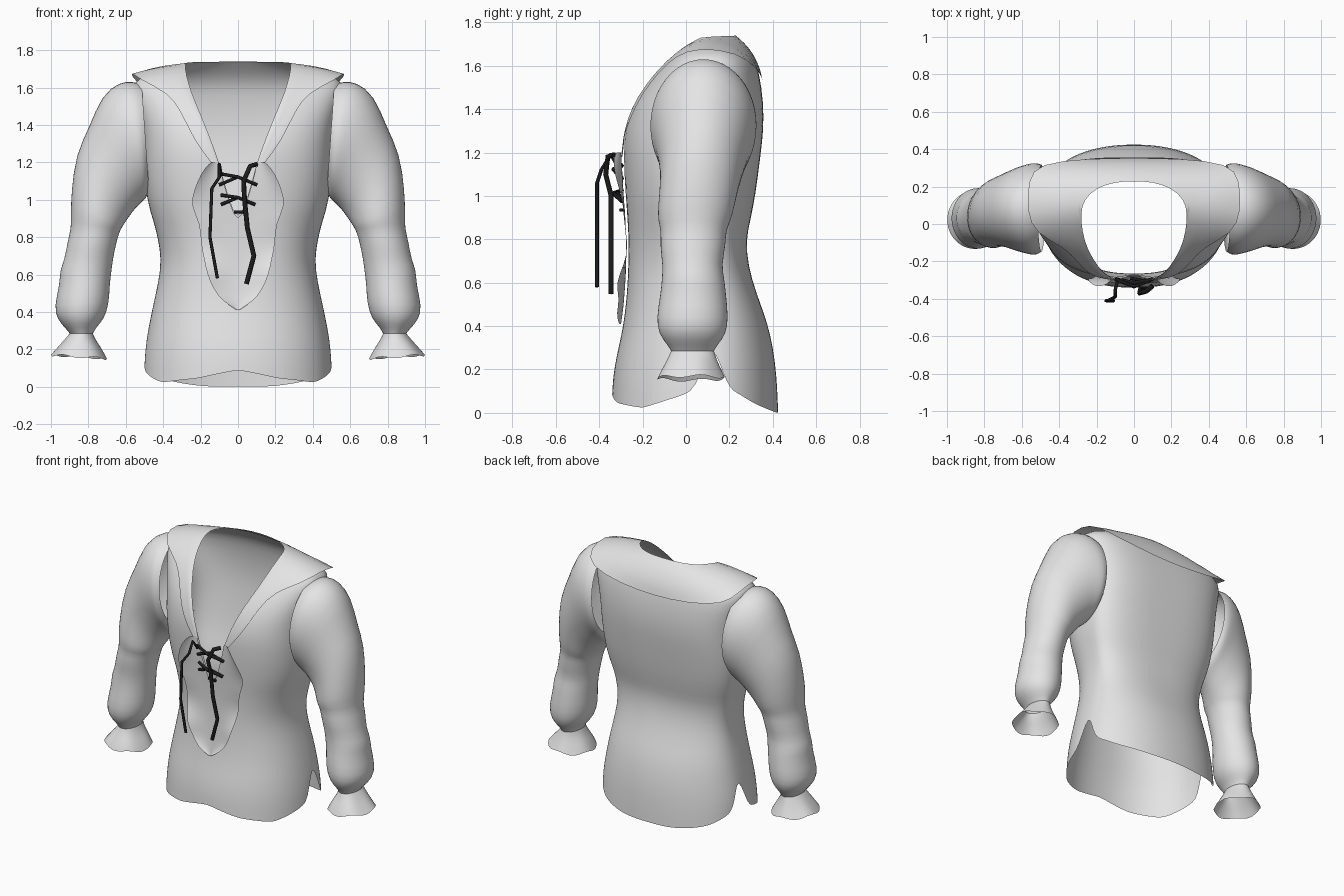
import bpy, bmesh, math
from mathutils import Vector
from mathutils.bvhtree import BVHTree

if "Cube" in bpy.data.objects:
    bpy.data.objects.remove(bpy.data.objects["Cube"])


def material(name, rgb):
    m = bpy.data.materials.new(name)
    m.diffuse_color = (*rgb, 1)
    m.use_nodes = True
    m.node_tree.nodes["Principled BSDF"].inputs["Base Color"].default_value = m.diffuse_color
    return m


CLOTH = material("off_white_cloth", (0.78, 0.78, 0.78))
CORD = material("black_cord", (0.012, 0.012, 0.012))


def interp(x, pts):
    """Linear lookup; pts are tuples whose first item is the key."""
    if x <= pts[0][0]:
        return pts[0][1:]
    for a, b in zip(pts, pts[1:]):
        if x <= b[0]:
            t = (x - a[0]) / (b[0] - a[0])
            return [p + (q - p) * t for p, q in zip(a[1:], b[1:])]
    return pts[-1][1:]


def loft(name, rows, closed=False, center=None, subdiv=1):
    """Skin rows of points, face outwards, mirror across x = 0, smooth."""
    n = len(rows[0])
    verts = [tuple(p) for r in rows for p in r]
    faces = []
    for i in range(len(rows) - 1):
        for j in range(n if closed else n - 1):
            k = (j + 1) % n
            faces.append((i * n + j, i * n + k, (i + 1) * n + k, (i + 1) * n + j))
    me = bpy.data.meshes.new(name)
    me.from_pydata(verts, [], faces)
    bm = bmesh.new()
    bm.from_mesh(me)
    bmesh.ops.remove_doubles(bm, verts=bm.verts, dist=0.0005)
    bm.normal_update()
    c = Vector(center)
    if sum(f.normal.dot(f.calc_center_median() - c) * f.calc_area() for f in bm.faces) < 0:
        bmesh.ops.reverse_faces(bm, faces=bm.faces)
    for f in bm.faces:
        f.smooth = True
    bm.to_mesh(me)
    bm.free()
    ob = bpy.data.objects.new(name, me)
    bpy.context.collection.objects.link(ob)
    me.materials.append(CLOTH)
    mir = ob.modifiers.new("mirror", "MIRROR")
    mir.merge_threshold = 0.002
    if subdiv:
        ob.modifiers.new("smooth", "SUBSURF").levels = subdiv
        ob.modifiers["smooth"].render_levels = subdiv
    return ob


# --- Body: half rings (z, half width, front y, back y, neck opening half width)
BODY = [(0, .51, -.345, .425, 0), (.2, .5, -.335, .418, 0), (.4, .462, -.288, .382, 0),
        (.55, .428, -.272, .325, 0), (.68, .408, -.265, .285, 0), (.8, .43, -.265, .277, 0),
        (.88, .45, -.268, .295, 0), (1.0, .49, -.278, .32, .05), (1.2, .505, -.291, .345, .1),
        (1.3, .505, -.284, .357, .138), (1.43, .52, -.248, .358, .188), (1.57, .56, -.145, .337, .25),
        (1.63, .56, -.085, .315, .268), (1.68, .48, -.04, .28, .28), (1.73, .29, -.01, .23, .284)]
HEM = [(-.34, .05), (-.2, .022), (.04, .1), (.085, .27), (.14, .29), (.19, .12), (.32, .04), (.41, .002)]
ROUND = [(.3, .88, .92), (.7, .85, .8), (1.1, .75, .66), (1.55, .75, .62), (1.73, .8, .87)]  # z, front, back
YC, COLS = .1, 32


def body_point(z, u):
    hw, yf, yb, v = interp(z, BODY)
    pf, pb = interp(z, ROUND)
    a0 = -math.acos(min(1, (v / hw) ** (1 / pf)))
    a = a0 + (math.pi / 2 - a0) * u
    p = pf if a < 0 else pb
    x = hw * max(0, math.cos(a)) ** p
    s = abs(math.sin(a)) ** p
    y = YC - (YC - yf) * s if a < 0 else YC + (yb - YC) * s
    return Vector((0 if x < .004 else x, y, z))


def hem(u):
    q = body_point(.1, u)
    h = interp(q.y, HEM)[0]
    return h + (.04 * max(0, 1 - q.x / .22) if q.y < 0 else 0)


us = [j / COLS for j in range(COLS + 1)]
rows = []
for t in (0, .3, .65):                       # skirt with side slits
    rows.append([body_point(hem(u) * (1 - t) + .36 * t, u) for u in us])
for z in [.36, .45] + [r[0] for r in BODY[3:]]:
    rows.append([body_point(z, u) for u in us])
body = loft("shirt_body", rows, center=(0, .05, .9))
bvh = BVHTree.FromPolygons([v.co for v in body.data.vertices],
                           [p.vertices[:] for p in body.data.polygons])

# --- Sleeves: rings (inner x, inner z, outer x, outer z, front y, back y)
SLEEVE = [(.475, 1.05, .515, 1.62, -.15, .32), (.485, 1.02, .56, 1.635, -.17, .33),
          (.495, 1.0, .63, 1.635, -.165, .325), (.52, .98, .73, 1.565, -.145, .303),
          (.55, .95, .795, 1.39, -.125, .275), (.58, .91, .868, 1.25, -.118, .25),
          (.605, .875, .893, 1.04, -.13, .225), (.62, .85, .895, .92, -.132, .208),
          (.632, .83, .893, .85, -.115, .185), (.65, .77, .912, .78, -.122, .185),
          (.668, .68, .928, .68, -.108, .165), (.675, .62, .955, .62, -.112, .178),
          (.685, .55, .953, .55, -.118, .185), (.688, .45, .985, .43, -.138, .197),
          (.712, .365, .968, .36, -.128, .187), (.76, .315, .92, .31, -.085, .145),
          (.775, .285, .9, .285, -.07, .13)]
CUFF = [(.775, .285, .9, .285, -.07, .13), (.76, .25, .93, .25, -.085, .14),
        (.725, .2, .97, .205, -.115, .16), (.7, .15, 1.0, .17, -.135, .18)]


def ring(r, n=24, ruffle=0.0):
    xi, zi, xo, zo, yf, yb = r
    pts = []
    for j in range(n):
        a = 2 * math.pi * j / n
        t = (1 + math.cos(a)) / 2
        y = (yf + yb) / 2 + (yb - yf) / 2 * math.sin(a)
        pts.append(Vector((xi + (xo - xi) * t, y, zi + (zo - zi) * t + ruffle * math.sin(5 * a))))
    return pts


loft("sleeves", [ring(r) for r in SLEEVE], True, (.7, .08, .9))
loft("cuffs", [ring(r, ruffle=.003 * i) for i, r in enumerate(CUFF)], True, (.85, .02, .25))

# --- Collar: (body-edge height or inner point) and outer edge, front tip to back centre
COLLAR = [(1.18, (.13, -.3, 1.18)), (1.27, (.2, -.29, 1.27)), (1.35, (.25, -.27, 1.35)),
          (1.45, (.31, -.22, 1.48)), (1.57, (.375, -.16, 1.59)), (1.67, (.53, -.05, 1.645)),
          ((.285, .06, 1.728), (.572, .06, 1.685)), ((.268, .13, 1.732), (.568, .24, 1.66)),
          ((.2, .195, 1.735), (.51, .325, 1.59)), ((.1, .225, 1.738), (.25, .35, 1.545)),
          ((0, .23, 1.74), (0, .352, 1.53))]


def above_body(p, gap):
    """Push a point out so that it lies at least gap above the body cloth."""
    loc, nor, _, _ = bvh.find_nearest(p)
    d = (p - loc).dot(nor)
    return p + nor * (gap - d) if d < gap else p


rows = []
for a, b in COLLAR:
    front = isinstance(a, float)
    a = body_point(a, 0) if front else Vector(a)
    b = Vector(b)
    if front:                                # lay the front lapels flat on the body
        hit = bvh.find_nearest(b)
        b = hit[0] + hit[1] * .012 if b.x < .4 else b
    row = []
    for k in range(7):
        t = k / 6
        p = a.lerp(b, t)
        p += (p - Vector((0, .08, 1.25))).normalized() * (.006 if front else .014) * math.sin(math.pi * t)
        p = above_body(p, .01 if k else .003)
        if a.x == 0:
            p.x = 0
        row.append(p)
    rows.append(row)
loft("collar", rows, center=(0, .08, 1.25))

# --- Front facing with curled wavy edges (z, inner x, outer x, curl)
FACING = [(1.2, .1, .15, .03), (1.14, .09, .2, .055), (1.05, .065, .235, .045), (.97, .04, .255, .035),
          (.87, 0, .2, .03), (.77, 0, .2, .015), (.68, 0, .18, .035), (.6, 0, .165, .065),
          (.52, 0, .13, .03), (.46, 0, .085, .035), (.41, 0, .006, .01)]
rows = []
for z, xi, xo, curl in FACING:
    row = []
    for k in range(6):
        t = k / 5
        x = xi + (xo - xi) * t
        hit = bvh.ray_cast(Vector((max(x, .001), -2, z)), Vector((0, 1, 0)))[0]
        y = hit.y if hit and hit.y < 0 else -.275
        row.append(Vector((x, y - .01 - curl * t * t, z)))
    rows.append(row)
loft("front_facing", rows, center=(0, .1, .8))


# --- Laces
def lace(name, pts, radius):
    cu = bpy.data.curves.new(name, "CURVE")
    cu.dimensions = "3D"
    cu.bevel_depth = radius
    cu.bevel_resolution = 1
    cu.use_fill_caps = True
    sp = cu.splines.new("POLY")
    sp.points.add(len(pts) - 1)
    for p, q in zip(sp.points, pts):
        p.co = (*q, 1)
    cu.materials.append(CORD)
    ob = bpy.data.objects.new(name, cu)
    bpy.context.collection.objects.link(ob)


lace("lace_end_left", [(-.09, -.31, 1.13), (-.1, -.35, 1.19), (-.1, -.39, 1.12), (-.14, -.41, 1.06),
                       (-.15, -.41, .8), (-.11, -.41, .58)], .009)
lace("lace_end_right", [(.1, -.33, 1.19), (.065, -.36, 1.18), (.03, -.37, 1.1), (.035, -.345, 1.0),
                        (.05, -.345, .85), (.085, -.345, .7), (.045, -.345, .55)], .013)
for i, (z, w, dz) in enumerate([(1.11, .1, .03), (1.0, .09, .025)]):
    for s in (-1, 1):
        lace(f"lace_cross_{i}_{s}", [(-w * s, -.295, z + dz * s), (0, -.325 - .01 * s, z + .012),
                                     (w * s, -.295, z - dz)], .01)
lace("lace_bottom", [(-.02, -.29, .935), (.04, -.3, .935)], .009)
